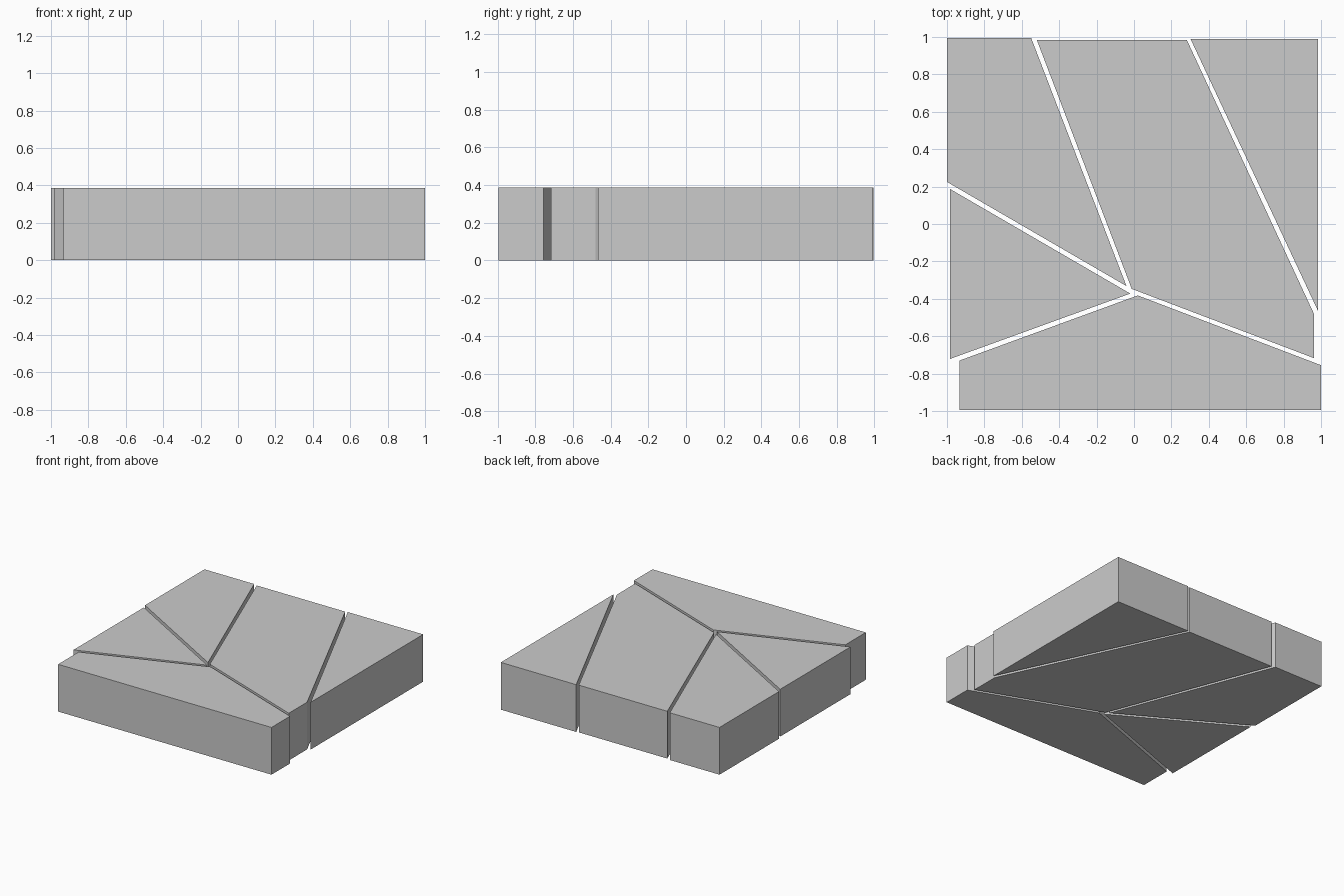
import bpy, bmesh

if "Cube" in bpy.data.objects:
    bpy.data.objects.remove(bpy.data.objects["Cube"])

HEIGHT = 0.387


def slab(name, outline):
    """Extrude a flat outline (counter-clockwise) up from the ground."""
    bm = bmesh.new()
    face = bm.faces.new([bm.verts.new((x, y, 0)) for x, y in outline])
    top = bmesh.ops.extrude_face_region(bm, geom=[face], use_keep_orig=True)
    verts = [v for v in top["geom"] if isinstance(v, bmesh.types.BMVert)]
    bmesh.ops.translate(bm, vec=(0, 0, HEIGHT), verts=verts)
    bmesh.ops.recalc_face_normals(bm, faces=bm.faces)
    mesh = bpy.data.meshes.new(name)
    bm.to_mesh(mesh)
    bm.free()
    obj = bpy.data.objects.new(name, mesh)
    bpy.context.collection.objects.link(obj)


# Five paving pieces of a cracked slab, seen from above
pieces = {
    "back_left_piece": [(-1, 0.225), (-0.04, -0.332), (-0.55, 0.995), (-1, 0.995)],
    "left_piece": [(-0.985, -0.722), (-0.02, -0.372), (-0.985, 0.188)],
    "centre_piece": [(-0.012, -0.347), (0.962, -0.717), (0.962, -0.48),
                     (0.282, 0.985), (-0.52, 0.985)],
    "right_piece": [(0.985, -0.467), (0.985, 0.99), (0.302, 0.99)],
    "front_piece": [(-0.933, -0.995), (1, -0.995), (1, -0.755),
                    (0.02, -0.382), (-0.933, -0.73)],
}
for name, outline in pieces.items():
    slab(name, outline)
